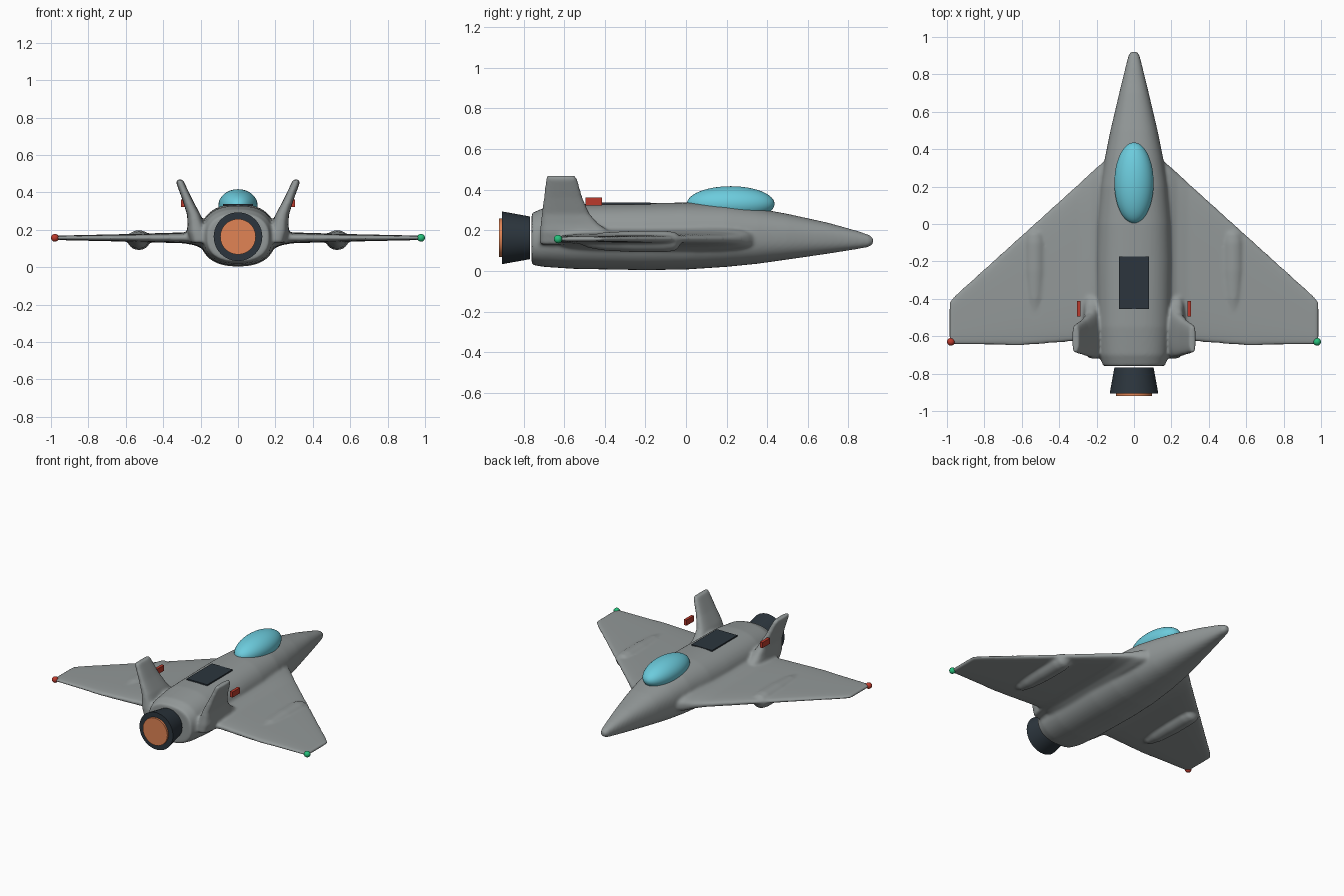
import bpy, bmesh, math
from mathutils import Vector

if "Cube" in bpy.data.objects:
    bpy.data.objects.remove(bpy.data.objects["Cube"])


def material(name, rgb):
    m = bpy.data.materials.new(name)
    m.diffuse_color = (*rgb, 1)
    m.use_nodes = True
    m.node_tree.nodes["Principled BSDF"].inputs["Base Color"].default_value = m.diffuse_color
    return m


GREY = material("hull grey", (0.29, 0.315, 0.315))
CYAN = material("canopy cyan", (0.15, 0.60, 0.72))
DARK = material("dark slate", (0.025, 0.036, 0.047))
ORANGE = material("engine orange", (0.75, 0.23, 0.09))
RED = material("red", (0.50, 0.042, 0.025))
GREEN = material("green", (0.02, 0.53, 0.20))


def ring(center, u, v, n, count=48):
    """Superellipse loop around center with half-axes u and v."""
    pts = []
    for i in range(count):
        a = 2 * math.pi * i / count
        c, s = math.cos(a), math.sin(a)
        pts.append(Vector(center)
                   + Vector(u) * math.copysign(abs(c) ** (2 / n), c)
                   + Vector(v) * math.copysign(abs(s) ** (2 / n), s))
    return pts


def loft(bm, rings):
    """Closed skin through a list of loops."""
    loops = [[bm.verts.new(p) for p in r] for r in rings]
    k = len(loops[0])
    for a, b in zip(loops, loops[1:]):
        for i in range(k):
            bm.faces.new((a[i], a[(i + 1) % k], b[(i + 1) % k], b[i]))
    bm.faces.new(loops[0])
    bm.faces.new(loops[-1])


def finish(ob, name, mat, angle=40):
    ob.name = name
    ob.data.materials.clear()
    ob.data.materials.append(mat)
    bpy.ops.object.select_all(action='DESELECT')
    ob.select_set(True)
    bpy.context.view_layer.objects.active = ob
    bpy.ops.object.shade_smooth_by_angle(angle=math.radians(angle))
    return ob


def box(name, mat, lo, hi):
    bpy.ops.mesh.primitive_cube_add(size=1)
    ob = bpy.context.object
    for v in ob.data.vertices:
        v.co = [(l + h) / 2 + c * (h - l) for l, h, c in zip(lo, hi, v.co)]
    return finish(ob, name, mat)


def sphere(name, mat, loc, scale, seg=32):
    bpy.ops.mesh.primitive_uv_sphere_add(segments=seg, ring_count=seg // 2, radius=1, location=loc)
    ob = bpy.context.object
    ob.scale = scale
    return finish(ob, name, mat, 60)


def cone(name, mat, y0, r0, y1, r1, z):
    bpy.ops.mesh.primitive_cone_add(vertices=48, radius1=r0, radius2=r1, depth=abs(y1 - y0),
                                    location=(0, (y0 + y1) / 2, z),
                                    rotation=(-math.pi / 2, 0, 0))
    return finish(bpy.context.object, name, mat)


# airframe: fuselage, wings, pods and fins fused into one blended skin
bm = bmesh.new()
# fuselage stations: y, half width, bottom z, top z
stations = [(-.760, .165, .030, .285), (-.70, .185, .020, .310), (-.55, .198, .010, .328),
            (-.20, .203, .004, .333), (0, .198, .007, .337), (.20, .180, .020, .330),
            (.35, .156, .035, .308), (.50, .126, .056, .281), (.70, .079, .085, .237),
            (.84, .045, .107, .198), (.90, .030, .118, .178), (.922, .016, .133, .163)]
loft(bm, [ring((0, y, (b + t) / 2), (w, 0, 0), (0, 0, (t - b) / 2), 2.4)
          for y, w, b, t in stations])
for s in (1, -1):
    # wing stations: x, leading y, trailing y, half thickness
    wing = [(.10, .38, -.66, .07), (.19, .31, -.64, .058), (.23, .275, -.63, .040),
            (.29, .22, -.625, .029), (.60, -.06, -.65, .020), (.96, -.385, -.645, .012),
            (.988, -.42, -.643, .011)]
    loft(bm, [ring((s * x, (a + b) / 2, .157), (0, (a - b) / 2, 0), (0, 0, t), 3.6)
              for x, a, b, t in wing])
    # under-wing pod stations: y, scale
    pod = [(-.53, .2), (-.48, .6), (-.40, .85), (-.25, 1), (-.10, 1), (-.05, .85), (-.03, .4)]
    loft(bm, [ring((s * .53, y, .145), (.06 * k, 0, 0), (0, 0, .053 * k), 2) for y, k in pod])
    # canted fin stations: z, front y, rear y, x, half thickness
    fin = [(.13, -.36, -.72, .205, .05), (.19, -.37, -.72, .218, .055),
           (.23, -.43, -.715, .225, .045), (.28, -.475, -.71, .236, .036),
           (.36, -.51, -.70, .270, .027), (.45, -.535, -.69, .308, .022),
           (.468, -.545, -.685, .313, .018)]
    loft(bm, [ring((s * x, (a + b) / 2, z), (t, 0, 0), (0, (a - b) / 2, 0), 3)
              for z, a, b, x, t in fin])
bmesh.ops.recalc_face_normals(bm, faces=bm.faces)
mesh = bpy.data.meshes.new("airframe")
bm.to_mesh(mesh)
bm.free()
airframe = bpy.data.objects.new("airframe", mesh)
bpy.context.collection.objects.link(airframe)
bpy.context.view_layer.objects.active = airframe
airframe.select_set(True)
rm = airframe.modifiers.new("fuse", 'REMESH')
rm.mode, rm.voxel_size = 'VOXEL', 0.009
sm = airframe.modifiers.new("blend", 'SMOOTH')
sm.factor, sm.iterations = 0.5, 7
for m in ("fuse", "blend"):
    bpy.ops.object.modifier_apply(modifier=m)
finish(airframe, "airframe", GREY, 180)

# canopy
sphere("canopy", CYAN, (0, .22, .33), (.105, .216, .087), 48)
# dorsal panel
box("dorsal_panel", DARK, (-.08, -.455, .328), (.08, -.175, .337))
# engine nozzle and glowing disc
cone("engine_nozzle", DARK, -.907, .130, -.768, .105, .163)
cone("engine_glow", ORANGE, -.920, .095, -.900, .095, .163)

for s, side, mat in ((1, "right", GREEN), (-1, "left", RED)):
    # wing tip lamps
    sphere("wingtip_lamp_" + side, mat, (s * .979, -.63, .157), (.021,) * 3, 20)
    # red fin markers
    box("fin_marker_" + side, RED, (s * .295 - .01, -.495, .322), (s * .295 + .01, -.413, .361))
